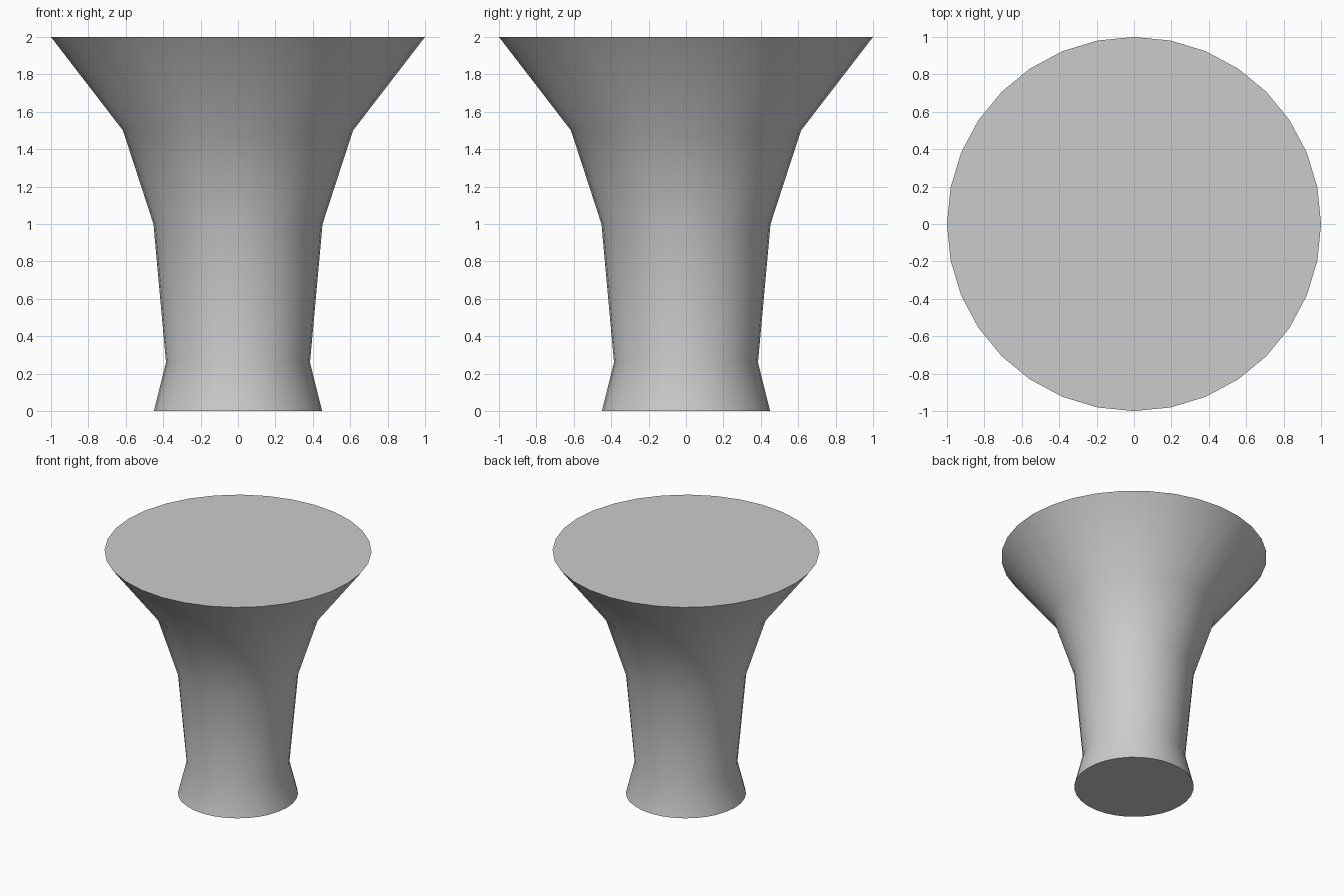
import bpy, bmesh
from math import cos, sin, tau, radians

if "Cube" in bpy.data.objects:
    bpy.data.objects.remove(bpy.data.objects["Cube"])

SIDES = 32
# Flared pedestal outline: (radius, height)
PROFILE = [(0.45, 0.0), (0.385, 0.26), (0.452, 1.0), (0.615, 1.5), (1.0, 2.0)]

bm = bmesh.new()
rings = [[bm.verts.new((r * cos(tau * i / SIDES), r * sin(tau * i / SIDES), z))
          for i in range(SIDES)] for r, z in PROFILE]

# Side walls
for low, high in zip(rings, rings[1:]):
    for i in range(SIDES):
        j = (i + 1) % SIDES
        bm.faces.new((low[i], low[j], high[j], high[i]))

# Flat base and flat top
bm.faces.new(rings[0][::-1])
bm.faces.new(rings[-1])

mesh = bpy.data.meshes.new("flared_pedestal")
bm.to_mesh(mesh)
bm.free()
pedestal = bpy.data.objects.new("flared_pedestal", mesh)
bpy.context.collection.objects.link(pedestal)

# Smooth walls, crisp rims
bpy.context.view_layer.objects.active = pedestal
pedestal.select_set(True)
bpy.ops.object.shade_smooth_by_angle(angle=radians(30))
